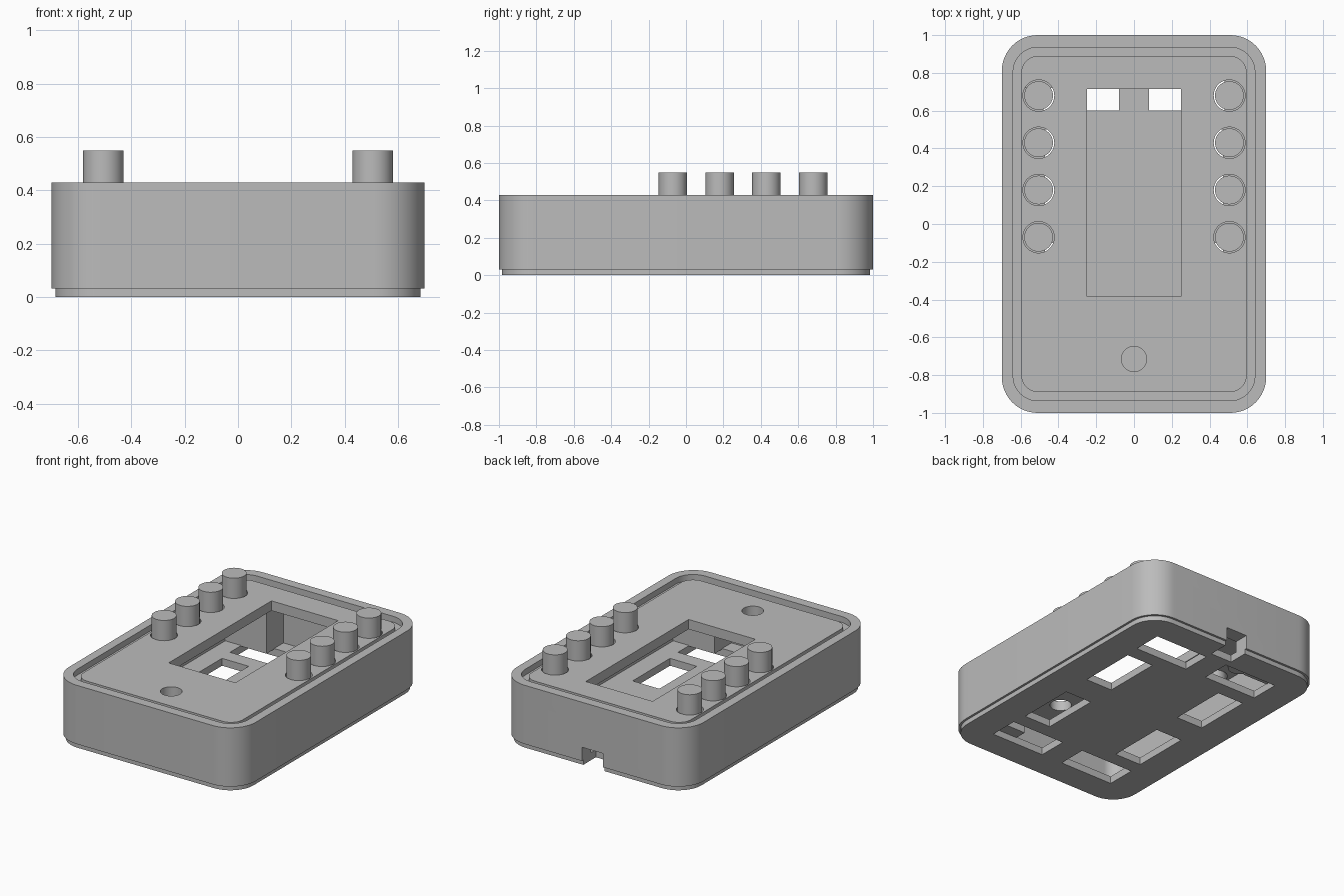
import bpy, bmesh, math

if "Cube" in bpy.data.objects:
    bpy.data.objects.remove(bpy.data.objects["Cube"], do_unlink=True)

grey = bpy.data.materials.new("plain grey")
grey.use_nodes = True
color = (0.5, 0.5, 0.5, 1)
grey.diffuse_color = color
grey.node_tree.nodes["Principled BSDF"].inputs["Base Color"].default_value = color


def prism(name, outline, z0, z1):
    """Extrude a flat outline from z0 to z1."""
    bm = bmesh.new()
    face = bm.faces.new([bm.verts.new((x, y, z0)) for x, y in outline])
    top = bmesh.ops.extrude_face_region(bm, geom=[face])["geom"]
    verts = [v for v in top if isinstance(v, bmesh.types.BMVert)]
    bmesh.ops.translate(bm, verts=verts, vec=(0, 0, z1 - z0))
    bmesh.ops.recalc_face_normals(bm, faces=bm.faces)
    mesh = bpy.data.meshes.new(name)
    bm.to_mesh(mesh)
    bm.free()
    mesh.materials.append(grey)
    obj = bpy.data.objects.new(name, mesh)
    bpy.context.collection.objects.link(obj)
    return obj


def rounded(hx, hy, r, steps=12):
    pts = []
    for quarter, (sx, sy) in enumerate([(1, 1), (-1, 1), (-1, -1), (1, -1)]):
        for i in range(steps + 1):
            a = (quarter + i / steps) * math.pi / 2
            pts.append((sx * (hx - r) + r * math.cos(a), sy * (hy - r) + r * math.sin(a)))
    return pts


def circle(cx, cy, r, n=40):
    return [(cx + r * math.cos(i * math.tau / n), cy + r * math.sin(i * math.tau / n))
            for i in range(n)]


def rect(x0, x1, y0, y1):
    return [(x0, y0), (x1, y0), (x1, y1), (x0, y1)]


def smooth(obj):
    bpy.ops.object.select_all(action="DESELECT")
    obj.select_set(True)
    bpy.context.view_layer.objects.active = obj
    bpy.ops.object.shade_smooth_by_angle(angle=math.radians(30))


def cut(obj, cutters):
    """Subtract (outline, z0, z1) prisms from an object."""
    for outline, z0, z1 in cutters:
        tool = prism("cutter", outline, z0, z1)
        tool.hide_render = True
        mod = obj.modifiers.new("cut", "BOOLEAN")
        mod.operation = "DIFFERENCE"
        mod.solver = "EXACT"
        mod.object = tool
        bpy.context.view_layer.objects.active = obj
        bpy.ops.object.modifier_apply(modifier=mod.name)
        bpy.data.objects.remove(tool, do_unlink=True)


# Shared openings
buttons = [(sx * 0.505, -0.07 + 0.25 * i) for sx in (-1, 1) for i in range(4)]
top_cuts = [(rect(-0.25, 0.25, -0.385, 0.715), 0.2, 0.6),
            (circle(0, -0.715, 0.067), 0.2, 0.6)]
top_cuts += [(circle(x, y, 0.083), 0.2, 0.6) for x, y in buttons]
port = (rect(-0.08, 0.08, 0.85, 1.1), -0.1, 0.125)

# Case: hollow shell open below, with a sunken ledge on top
case = prism("case", rounded(0.7, 1, 0.19), 0.032, 0.43)
cut(case, [(rounded(0.6, 0.9, 0.09), -0.1, 0.35),
           (rounded(0.64, 0.935, 0.13), 0.39, 0.6), port] + top_cuts)
smooth(case)

# Raised face plate standing inside the ledge
plate = prism("face_plate", rounded(0.597, 0.89, 0.09), 0.385, 0.416)
cut(plate, top_cuts)
smooth(plate)

# Base with eight rectangular slots
slots = []
for sx in (-1, 1):
    for sy in (-1, 1):
        for cx, cy, hx, hy in ((0.28, 0.7, 0.2, 0.1), (0.37, 0.3, 0.1, 0.2)):
            x, y = sx * cx, sy * cy
            slots.append((rect(x - hx, x + hx, y - hy, y + hy), -0.1, 0.2))
base = prism("base", rounded(0.685, 0.985, 0.175), 0, 0.05)
cut(base, slots + [port])
smooth(base)

# Inner support posts in two opposite corners
for name, s in (("back_right_post", 1), ("front_left_post", -1)):
    xs, ys = sorted((-0.61 * s, -0.29 * s)), sorted((0.72 * s, 0.91 * s))
    prism(name, rect(*xs, *ys), 0.045, 0.33)

# Push buttons
for i, (x, y) in enumerate(buttons):
    smooth(prism(f"button_{i + 1}", circle(x, y, 0.076), 0.3, 0.55))
